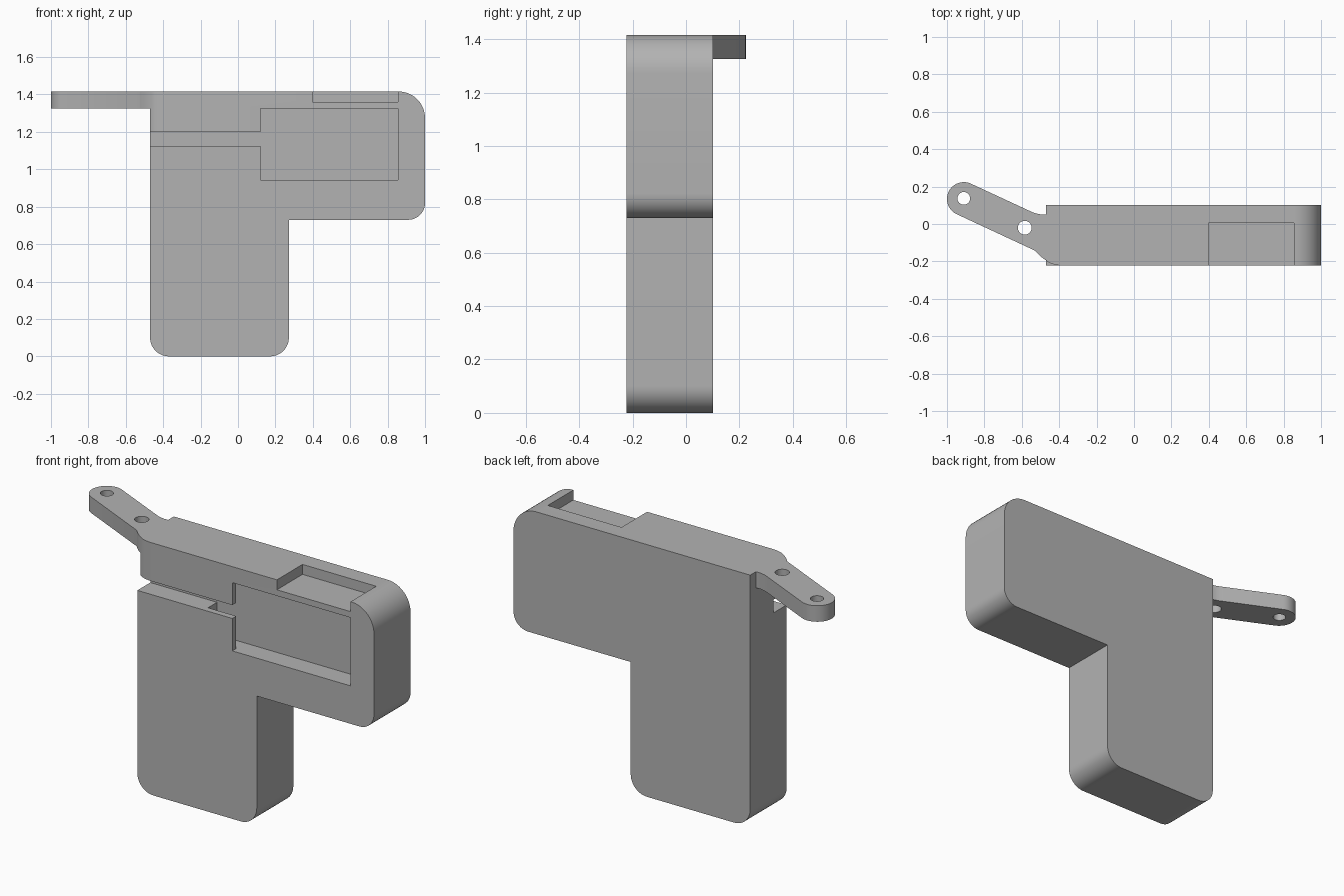
import bpy, bmesh
from math import cos, sin, pi, radians
from mathutils import Vector

if "Cube" in bpy.data.objects:
    bpy.data.objects.remove(bpy.data.objects["Cube"], do_unlink=True)

grey = bpy.data.materials.new("plain grey")
grey.use_nodes = True
grey.diffuse_color = (0.45, 0.45, 0.45, 1)
grey.node_tree.nodes["Principled BSDF"].inputs["Base Color"].default_value = grey.diffuse_color


def prism(name, outline, axis, low, high):
    """Extrude a 2D outline along Y (outline in x, z) or Z (outline in x, y)."""
    place = (lambda u, v, w: (u, w, v)) if axis == "Y" else (lambda u, v, w: (u, v, w))
    bm = bmesh.new()
    a = [bm.verts.new(place(u, v, low)) for u, v in outline]
    b = [bm.verts.new(place(u, v, high)) for u, v in outline]
    bm.faces.new(a)
    bm.faces.new(b)
    for i in range(len(a)):
        j = (i + 1) % len(a)
        bm.faces.new((a[i], a[j], b[j], b[i]))
    bmesh.ops.recalc_face_normals(bm, faces=bm.faces)
    mesh = bpy.data.meshes.new(name)
    bm.to_mesh(mesh)
    bm.free()
    mesh.materials.append(grey)
    obj = bpy.data.objects.new(name, mesh)
    bpy.context.collection.objects.link(obj)
    return obj


def box(name, x, y, z):
    return prism(name, [(x[0], z[0]), (x[1], z[0]), (x[1], z[1]), (x[0], z[1])], "Y", *y)


def arc(cx, cy, r, start, end, steps=12):
    angles = [radians(start + (end - start) * i / steps) for i in range(steps + 1)]
    return [(cx + r * cos(t), cy + r * sin(t)) for t in angles]


def bend(p, q, r, steps=8):
    """Quadratic curve from p to r pulled towards q."""
    p, q, r = Vector(p), Vector(q), Vector(r)
    return [tuple(p * (1 - t) ** 2 + q * 2 * t * (1 - t) + r * t * t)
            for t in (i / steps for i in range(steps + 1))]


def select(obj):
    bpy.ops.object.select_all(action="DESELECT")
    obj.select_set(True)
    bpy.context.view_layer.objects.active = obj


def cut(obj, cutter):
    mod = obj.modifiers.new("cut", "BOOLEAN")
    mod.operation, mod.solver, mod.object = "DIFFERENCE", "EXACT", cutter
    select(obj)
    bpy.ops.object.modifier_apply(modifier=mod.name)
    bpy.data.objects.remove(cutter, do_unlink=True)


FRONT, BACK, TOP, SIDE = -0.222, 0.102, 1.416, -0.47

# L-shaped body with rounded corners
outline = (arc(SIDE + 0.1, 0.1, 0.1, 180, 270) + arc(0.172, 0.1, 0.1, 270, 360)
           + [(0.272, 0.73)] + arc(0.91, 0.82, 0.09, 270, 360)
           + arc(0.858, TOP - 0.142, 0.142, 0, 90) + [(SIDE, TOP)])
body = prism("body", outline, "Y", FRONT, BACK)

# Front window, wider pocket behind it, and cable slot to the side
cut(body, box("window_cutter", (0.12, 0.855), (-0.4, -0.18), (0.943, 1.326)))
cut(body, box("pocket_cutter", (-0.055, 0.855), (-0.187, -0.107), (0.943, 1.326)))
cut(body, box("slot_cutter", (-0.6, 0.125), (-0.4, -0.107), (1.125, 1.2)))

# Recess in the top, open to the front
cut(body, box("recess_cutter", (0.397, 0.855), (-0.4, 0.005), (1.36, 1.6)))

# Rounded front corner above the slot
blend = bend((SIDE, -0.195), (-0.44, -0.22), (-0.385, FRONT))
cut(body, prism("corner_cutter", [(-0.6, -0.195)] + blend + [(-0.385, -0.4), (-0.6, -0.4)],
                "Z", 1.16, 1.6))

# Angled mounting arm with a round end
arm_outline = (arc(-0.91, 0.134, 0.09, 64, 244, 20)
               + bend((-0.528, -0.143), (-0.505, -0.172), (SIDE, -0.195))
               + bend((SIDE, 0.052), (-0.515, 0.047), (-0.56, 0.071)))
arm = prism("mounting_arm", arm_outline, "Z", 1.326, TOP)
for x, y, r in ((-0.91, 0.137, 0.034), (-0.584, -0.02, 0.037)):
    cut(arm, prism("hole_cutter", arc(x, y, r, 0, 345, 23), "Z", 1.2, 1.6))

for obj in (body, arm):
    select(obj)
    bpy.ops.object.shade_smooth_by_angle(angle=radians(30))
